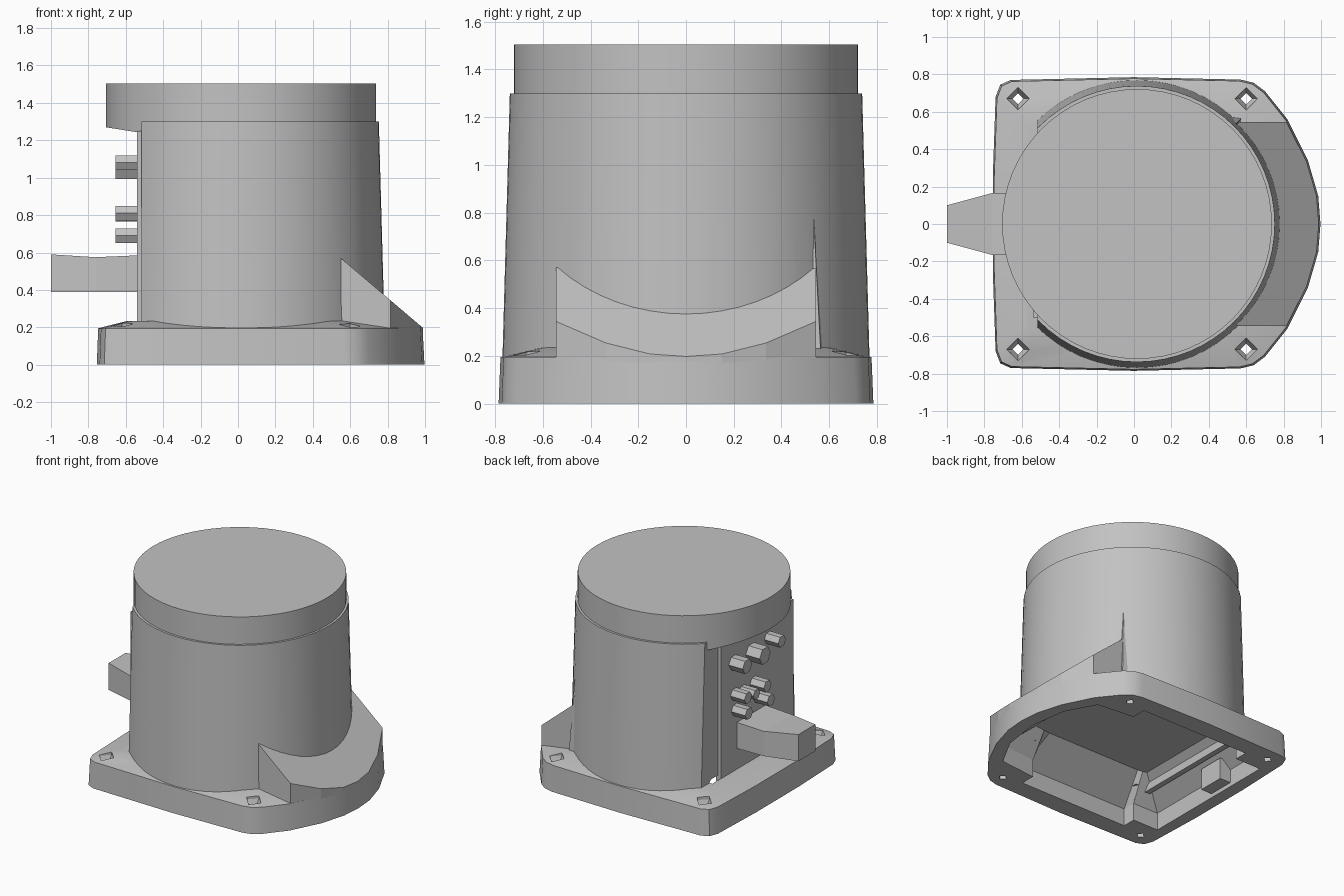
import bpy, bmesh, math
from mathutils import Vector

cube = bpy.data.objects.get("Cube")
if cube:
    bpy.data.objects.remove(cube, do_unlink=True)

grey = bpy.data.materials.new("housing grey")
grey.use_nodes = True
COLOUR = (0.54, 0.54, 0.54, 1)
grey.diffuse_color = COLOUR
grey.node_tree.nodes["Principled BSDF"].inputs["Base Color"].default_value = COLOUR


def finish(name, bm):
    bmesh.ops.recalc_face_normals(bm, faces=bm.faces)
    mesh = bpy.data.meshes.new(name)
    bm.to_mesh(mesh)
    bm.free()
    mesh.materials.append(grey)
    ob = bpy.data.objects.new(name, mesh)
    bpy.context.collection.objects.link(ob)
    return ob


def loft(rings):
    """Closed solid through rings of equal point count."""
    bm = bmesh.new()
    loops = [[bm.verts.new(p) for p in ring] for ring in rings]
    for a, b in zip(loops, loops[1:]):
        for i in range(len(a)):
            j = (i + 1) % len(a)
            bm.faces.new((a[i], a[j], b[j], b[i]))
    bm.faces.new(loops[0])
    bm.faces.new(loops[-1])
    return bm


def ring(points, z, s=1.0):
    return [(x * s, y * s, z) for x, y in points]


def circle(r, n, cx=0.0, cy=0.0):
    return [(cx + r * math.cos(2 * math.pi * i / n), cy + r * math.sin(2 * math.pi * i / n))
            for i in range(n)]


def mirrored(half):
    """Outline from its +y half, running from +x round to -x."""
    return half + [(x, -y) for x, y in reversed(half) if y > 0]


def clip(bm, co, normal):
    """Cut away the side the normal points to, and close the hole."""
    geom = bm.verts[:] + bm.edges[:] + bm.faces[:]
    cut = bmesh.ops.bisect_plane(bm, geom=geom, plane_co=co, plane_no=normal, clear_outer=True)
    edges = [e for e in cut["geom_cut"] if isinstance(e, bmesh.types.BMEdge)]
    bmesh.ops.holes_fill(bm, edges=edges, sides=0)


def cut(target, cutter):
    cutter.hide_render = True
    cutter.hide_viewport = True
    mod = target.modifiers.new("cut", 'BOOLEAN')
    mod.operation = 'DIFFERENCE'
    mod.solver = 'EXACT'
    mod.object = cutter


def smooth(ob):
    bpy.ops.object.select_all(action='DESELECT')
    ob.select_set(True)
    bpy.context.view_layer.objects.active = ob
    bpy.ops.object.shade_smooth_by_angle(angle=math.radians(25))


# Base flange: square at the back, bowed at +x, rising towards the drum
outline = mirrored([(0.997, 0), (0.985, 0.15), (0.93, 0.34), (0.82, 0.56), (0.7, 0.71),
                    (0.64, 0.755), (0.57, 0.772), (0, 0.785), (-0.66, 0.77), (-0.715, 0.745),
                    (-0.74, 0.68), (-0.755, 0.25)])
base = finish("base_flange", loft([ring(outline, 0), ring(outline, 0.195, 0.99),
                                   ring(outline, 0.235, 0.78)]))

# Drum body with a flat side at -x
bm = loft([ring(circle(0.77, 64, 0.015), 0.15), ring(circle(0.738, 64, 0.015), 1.3)])
clip(bm, (-0.515, 0, 0), (-1, 0, 0))
body = finish("drum_body", bm)

# Cap, overhanging the flat side with a sloped underside
bm = loft([ring(circle(0.721, 64, 0.016), z) for z in (1.2, 1.505)])
clip(bm, (-0.52, 0, 1.24), Vector((-0.16, 0, -1)))
cap = finish("drum_cap", bm)

# Sloped gusset between the drum and the bowed edge
foot = [(0.55, -0.545), (0.815, -0.545), (0.922, -0.335), (0.976, -0.15), (0.988, 0),
        (0.976, 0.15), (0.922, 0.335), (0.815, 0.545), (0.55, 0.545)]
gusset = finish("gusset", loft([ring(foot, 0.1),
                                [(x, y, 0.57 - (x - 0.55) * 0.85) for x, y in foot]]))

# Thin rib running up the drum from one end of the gusset
rib = [(0.48, 0.53), (0.575, 0.54), (0.575, 0.565), (0.48, 0.58)]
finish("drum_rib", loft([ring(rib, 0.2), ring(rib, 1.28, 0.9)]))

# Hollow underside with corner bosses and walls sloping to a sunken floor
cavity = mirrored([(0.9, 0), (0.86, 0.28), (0.74, 0.5), (0.45, 0.53), (0.45, 0.64),
                   (-0.45, 0.64), (-0.45, 0.54), (-0.66, 0.54)])
floor = mirrored([(0.54, 0), (0.535, 0.24), (0.53, 0.4), (0.45, 0.41), (0.4, 0.415),
                  (-0.38, 0.415), (-0.42, 0.41), (-0.45, 0.4)])
hollow = finish("underside_cutter", loft([ring(cavity, -0.05), ring(cavity, 0.13),
                                          ring(floor, 0.31)]))
for part in (base, body, gusset):
    cut(part, hollow)

# Diamond screw holes with countersinks
for x in (-0.62, 0.6):
    for y in (-0.67, 0.67):
        rings = [ring(circle(r, 4, x, y), z)
                 for r, z in ((0.03, -0.05), (0.03, 0.15), (0.06, 0.2), (0.06, 0.4))]
        cut(base, finish("screw_hole_cutter", loft(rings)))

for part in (base, body, cap):
    smooth(part)


def along_x(name, sections):
    """Solid along x from sections (x, half width, y, low z, high z)."""
    return finish(name, loft([[(x, y - w, lo), (x, y + w, lo), (x, y + w, hi), (x, y - w, hi)]
                              for x, w, y, lo, hi in sections]))


# Raised panel on the flat side, the tapered cable plug and its socket underneath
along_x("connector_panel", [(x, 0.43, -0.07, 0.21, 1.25) for x in (-0.5, -0.54)])
along_x("cable_plug", [(-0.53, 0.17, 0, 0.39, 0.585), (-0.76, 0.165, 0, 0.39, 0.575),
                       (-1, 0.1, 0, 0.39, 0.59)])
along_x("socket_block", [(x, 0.1, 0.13, 0.03, 0.19) for x in (-0.7, -0.57)])

# Hexagonal terminals
for y, z, r in ((0.21, 1.05, 0.055), (0, 1.05, 0.065), (-0.2, 1.08, 0.045), (0.2, 0.81, 0.045),
                (-0.03, 0.81, 0.045), (0.1, 0.8, 0.04), (0.19, 0.69, 0.045), (-0.07, 0.69, 0.045)):
    finish("terminal", loft([[(x, py, pz) for py, pz in circle(r, 6, y, z)]
                             for x in (-0.53, -0.655)]))
